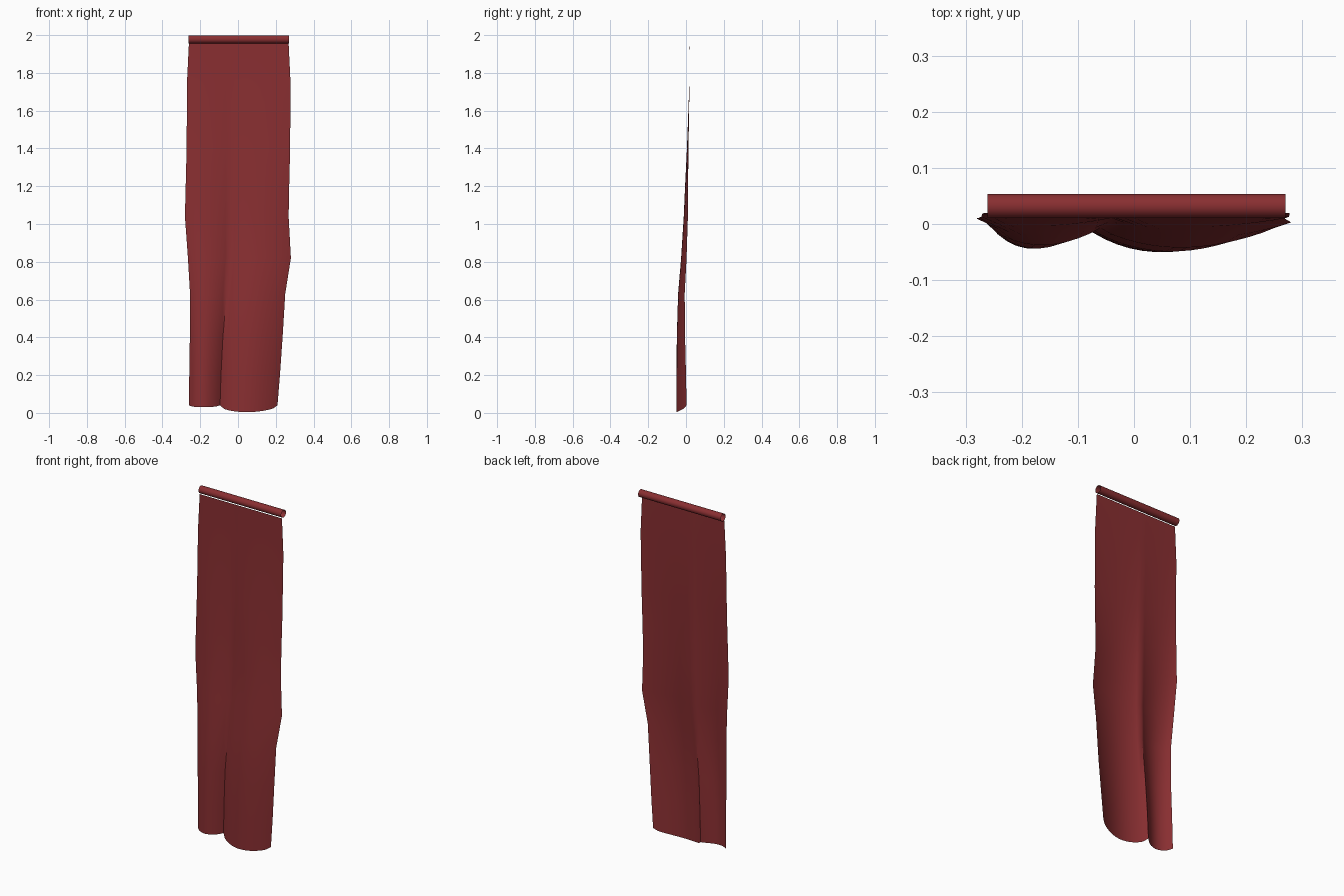
import bpy, bmesh, math
from mathutils import Vector

if "Cube" in bpy.data.objects:
    bpy.data.objects.remove(bpy.data.objects["Cube"])

red = bpy.data.materials.new("deep red cloth")
colour = (0.25, 0.028, 0.031, 1)
red.diffuse_color = colour
red.use_nodes = True
red.node_tree.nodes["Principled BSDF"].inputs["Base Color"].default_value = colour


def make_object(name, bm):
    mesh = bpy.data.meshes.new(name)
    bm.to_mesh(mesh)
    bm.free()
    mesh.materials.append(red)
    obj = bpy.data.objects.new(name, mesh)
    bpy.context.collection.objects.link(obj)
    bpy.ops.object.select_all(action="DESELECT")
    obj.select_set(True)
    bpy.context.view_layer.objects.active = obj
    bpy.ops.object.shade_smooth_by_angle(angle=math.radians(60))
    return obj


def grid(bm, rows, closed=False):
    """Skin a list of point rows with quads."""
    verts = [[bm.verts.new(p) for p in row] for row in rows]
    for a, b in zip(verts, verts[1:]):
        n = len(a)
        for i in range(n if closed else n - 1):
            j = (i + 1) % n
            bm.faces.new((a[i], b[i], b[j], a[j]))


# Hanging cloth: height, left edge, right edge, edge depth, fold depth, crease x
SECTIONS = [
    (1.955, -0.260, 0.268, 0.020, 0.000, -0.04),
    (1.75, -0.270, 0.278, 0.019, 0.001, -0.04),
    (1.40, -0.272, 0.276, 0.013, 0.008, -0.04),
    (1.20, -0.277, 0.271, 0.011, 0.016, -0.04),
    (1.04, -0.281, 0.268, 0.010, 0.022, -0.04),
    (0.82, -0.265, 0.280, 0.003, 0.029, -0.045),
    (0.63, -0.254, 0.250, -0.007, 0.035, -0.06),
    (0.40, -0.255, 0.236, -0.005, 0.044, -0.08),
    (0.20, -0.258, 0.222, 0.000, 0.050, -0.09),
    (0.04, -0.260, 0.209, 0.003, 0.053, -0.095),
]


def cloth_row(z, left, right, depth, fold, crease):
    row = []
    for start, end, count, size, drop in ((left, crease, 10, 0.88, 0.010),
                                          (crease, right, 14, 1.0, 0.036)):
        for i in range(count + 1):
            if row and i == 0:
                continue
            t = i / count
            lobe = math.sin(math.pi * t ** 0.9) ** 0.85
            # The hem dips where the folds swell forward
            hem = drop * lobe ** 0.6 if z < 0.1 else 0
            row.append(Vector((start + (end - start) * t,
                               depth - fold * size * lobe, z - hem)))
    return row


bm = bmesh.new()
grid(bm, [cloth_row(*s) for s in SECTIONS])
make_object("hanging_cloth", bm)

# Open sleeve along the top
bm = bmesh.new()
radius, sides = 0.022, 12
rings = []
for x in (-0.261, 0.27):
    angles = [2 * math.pi * (i + 0.5) / sides for i in range(sides)]
    rings.append([Vector((x, 0.032 + radius * math.cos(a),
                          1.978 + radius * math.sin(a))) for a in angles])
grid(bm, rings, closed=True)
bmesh.ops.recalc_face_normals(bm, faces=bm.faces)
make_object("top_sleeve", bm)
